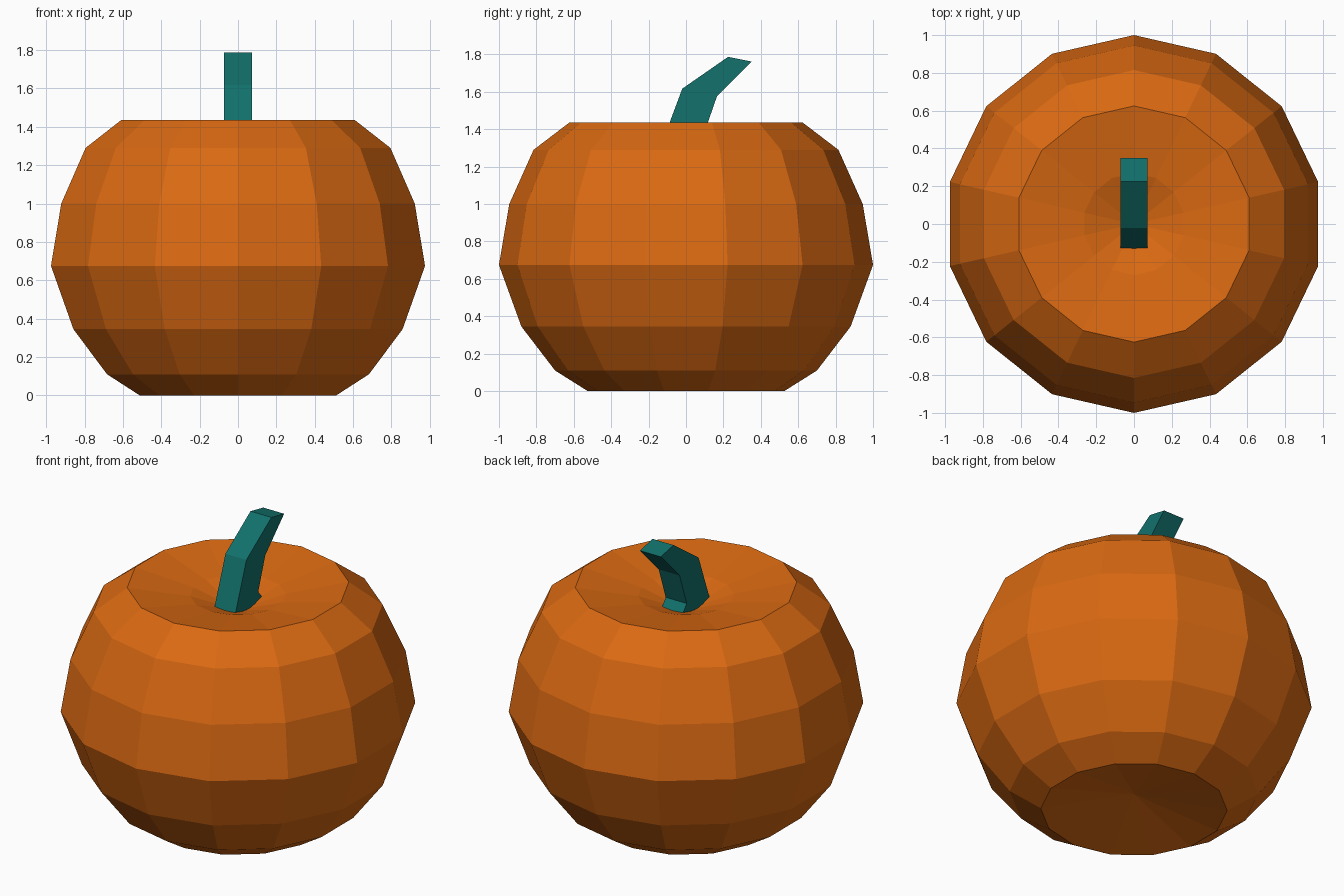
import bpy, bmesh, math

if "Cube" in bpy.data.objects:
    bpy.data.objects.remove(bpy.data.objects["Cube"])


def material(name, rgb):
    m = bpy.data.materials.new(name)
    m.diffuse_color = (*rgb, 1)
    m.use_nodes = True
    m.node_tree.nodes["Principled BSDF"].inputs["Base Color"].default_value = m.diffuse_color
    return m


def finish(bm, name, mat):
    bmesh.ops.recalc_face_normals(bm, faces=bm.faces)
    me = bpy.data.meshes.new(name)
    bm.to_mesh(me)
    bm.free()
    me.materials.append(mat)
    ob = bpy.data.objects.new(name, me)
    bpy.context.collection.objects.link(ob)
    return ob


orange = material("pumpkin orange", (0.70, 0.142, 0.006))
teal = material("stem teal", (0.006, 0.165, 0.15))

# Pumpkin body: a 14-sided lathe with dimples at the bottom and the top
SIDES = 14
profile = [(0.525, 0.0), (0.70, 0.11), (0.88, 0.345), (1.0, 0.675),
           (0.945, 1.0), (0.815, 1.29), (0.625, 1.435), (0.27, 1.373)]
bm = bmesh.new()
rings = []
for r, z in profile:
    angles = [2 * math.pi * i / SIDES for i in range(SIDES)]
    rings.append([bm.verts.new((r * math.sin(a), r * math.cos(a), z)) for a in angles])
bottom = bm.verts.new((0, 0, 0.10))
top = bm.verts.new((0, 0, 1.28))
for i in range(SIDES):
    j = (i + 1) % SIDES
    for lo, hi in zip(rings, rings[1:]):
        bm.faces.new((lo[i], lo[j], hi[j], hi[i]))
    bm.faces.new((bottom, rings[0][j], rings[0][i]))
    bm.faces.new((top, rings[-1][i], rings[-1][j]))
finish(bm, "pumpkin_body", orange)

# Stem: a bent side profile (front y, z / back y, z) with constant width
W = 0.072
sections = [((-0.145, 1.28), (0.17, 1.28)), ((-0.112, 1.37), (0.096, 1.375)),
            ((-0.02, 1.617), (0.165, 1.575)), ((0.225, 1.787), (0.35, 1.762))]
bm = bmesh.new()
loops = [[bm.verts.new((x, y, z)) for x, (y, z) in
          ((-W, f), (W, f), (W, b), (-W, b))] for f, b in sections]
for lo, hi in zip(loops, loops[1:]):
    for i in range(4):
        j = (i + 1) % 4
        bm.faces.new((lo[i], lo[j], hi[j], hi[i]))
bm.faces.new(loops[0][::-1])
bm.faces.new(loops[-1])
finish(bm, "stem", teal)
